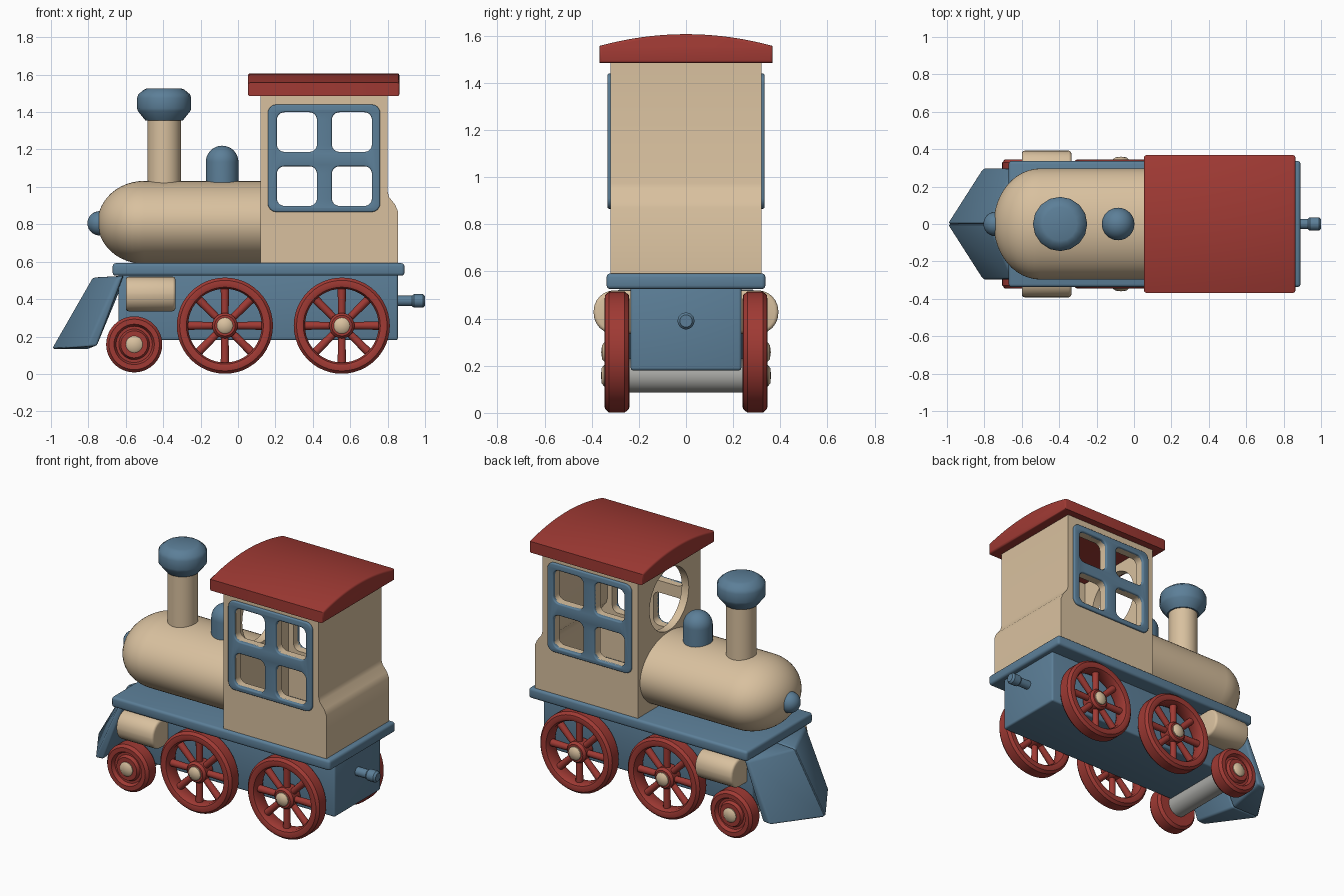
import bpy, bmesh
from math import sin, cos, pi, radians
from mathutils import Matrix, Vector

cube = bpy.data.objects.get("Cube")
if cube:
    bpy.data.objects.remove(cube)


def material(name, rgb):
    m = bpy.data.materials.new(name)
    m.use_nodes = True
    m.diffuse_color = (*rgb, 1)
    m.node_tree.nodes["Principled BSDF"].inputs["Base Color"].default_value = (*rgb, 1)
    return m


CREAM = material("cream", (0.69, 0.53, 0.345))
BLUE = material("slate_blue", (0.107, 0.212, 0.314))
RED = material("brick_red", (0.35, 0.042, 0.034))
GREY = material("axle_grey", (0.4, 0.4, 0.38))

UP = (0, 0, 0)
FRONTWARD = (0, -pi / 2, 0)     # local z points to -x
SIDE_PLANE = (pi / 2, 0, 0)     # local xy becomes world xz
END_PLANE = (pi / 2, 0, pi / 2)  # local xy becomes world yz


def outward(s):
    return (-s * pi / 2, 0, 0)  # local z points to the side s


def finish(name, bm, mat, loc=UP, rot=UP, scale=(1, 1, 1)):
    bmesh.ops.remove_doubles(bm, verts=bm.verts, dist=1e-5)
    bmesh.ops.recalc_face_normals(bm, faces=bm.faces)
    me = bpy.data.meshes.new(name)
    bm.to_mesh(me)
    bm.free()
    me.materials.clear()
    me.materials.append(mat)
    me.shade_smooth()
    me.set_sharp_from_angle(angle=radians(35))
    ob = bpy.data.objects.new(name, me)
    bpy.context.collection.objects.link(ob)
    ob.location, ob.rotation_euler, ob.scale = loc, rot, scale
    return ob


def lathe(name, pts, mat, loc, rot=UP, closed=False, segs=40, scale=(1, 1, 1)):
    """Spin (radius, height) points round local z."""
    bm = bmesh.new()
    vs = [bm.verts.new((r, 0, h)) for r, h in pts]
    pairs = list(zip(vs, vs[1:])) + ([(vs[-1], vs[0])] if closed else [])
    es = [bm.edges.new(p) for p in pairs]
    bmesh.ops.spin(bm, geom=vs + es, cent=(0, 0, 0), axis=(0, 0, 1),
                   angle=2 * pi, steps=segs)
    return finish(name, bm, mat, loc, rot, scale)


def panel(name, loops, thick, mat, loc, rot, bevel=0.0):
    """Fill an outline with holes and give it thickness."""
    cu = bpy.data.curves.new(name, 'CURVE')
    cu.dimensions, cu.fill_mode = '2D', 'BOTH'
    cu.extrude, cu.bevel_depth, cu.offset = thick / 2 - bevel, bevel, -bevel
    cu.bevel_resolution = 2
    for loop in loops:
        sp = cu.splines.new('POLY')
        sp.points.add(len(loop) - 1)
        for p, (x, y) in zip(sp.points, loop):
            p.co = (x, y, 0, 1)
        sp.use_cyclic_u = True
    tmp = bpy.data.objects.new(name + "_outline", cu)
    bpy.context.collection.objects.link(tmp)
    dg = bpy.context.evaluated_depsgraph_get()
    me = bpy.data.meshes.new_from_object(tmp.evaluated_get(dg))
    bpy.data.objects.remove(tmp)
    bm = bmesh.new()
    bm.from_mesh(me)
    bpy.data.meshes.remove(me)
    return finish(name, bm, mat, loc, rot)


def soften(bm, width):
    es = [e for e in bm.edges if e.calc_face_angle(0) > radians(25)]
    bmesh.ops.bevel(bm, geom=es, offset=width, segments=3, profile=0.5, affect='EDGES')


def box(name, lo, hi, mat, bevel):
    bm = bmesh.new()
    lo, hi = Vector(lo), Vector(hi)
    bmesh.ops.create_cube(bm, size=1, matrix=Matrix.Translation((lo + hi) / 2)
                          @ Matrix.Diagonal((*(hi - lo), 1)))
    soften(bm, bevel)
    return finish(name, bm, mat)


def rounded_rect(x0, x1, y0, y1, r, n=6):
    corners = [(x1 - r, y1 - r), (x0 + r, y1 - r), (x0 + r, y0 + r), (x1 - r, y0 + r)]
    return [(cx + r * cos((k + i / n) * pi / 2), cy + r * sin((k + i / n) * pi / 2))
            for k, (cx, cy) in enumerate(corners) for i in range(n + 1)]


def rect(x0, x1, y0, y1):
    return [(x0, y0), (x1, y0), (x1, y1), (x0, y1)]


# Chassis, running board and rear coupling
box("chassis", (-0.64, -0.235, 0.18), (0.855, 0.235, 0.54), BLUE, 0.012)
box("running_board", (-0.67, -0.337, 0.525), (0.89, 0.337, 0.592), BLUE, 0.016)
lathe("coupling", [(0.028, -0.2), (0.028, -0.07), (0.036, -0.06), (0.036, -0.012),
                   (0.026, 0), (0, 0)], BLUE, (1, 0, 0.39), (0, pi / 2, 0), segs=20)

# Boiler with domed end, nose, chimney and steam dome
arc = [i * pi / 24 for i in range(13)]
lathe("boiler", [(1, 0)] + [(cos(a), 0.64 + 0.25 * sin(a)) for a in arc], CREAM,
      (0.14, 0, 0.81), FRONTWARD, segs=64, scale=(0.222, 0.297, 1))
lathe("boiler_nose", [(0.065, -0.06)] + [(0.065 * cos(a), 0.065 * sin(a)) for a in arc],
      BLUE, (-0.74, 0, 0.805), FRONTWARD, segs=24)
lathe("chimney", [(0.09, 0.95), (0.09, 1.4)], CREAM, (-0.395, 0, 0))
lathe("chimney_cap", [(0, 1.355), (0.1, 1.355), (0.14, 1.405), (0.145, 1.42), (0.145, 1.475),
                      (0.138, 1.495), (0.108, 1.52), (0.09, 1.527), (0, 1.527)],
      BLUE, (-0.395, 0, 0), segs=16)
lathe("steam_dome", [(0.087, 0.95)] + [(0.087 * cos(a), 1.133 + 0.087 * sin(a)) for a in arc],
      BLUE, (-0.085, 0, 0))

# Cab: pierced side walls, round front window, stepped back wall
back = [(0.855, 0.585), (0.855, 0.87), (0.84, 0.905), (0.808, 0.945), (0.8, 0.975), (0.8, 1.5)]
panes = [rounded_rect(x, x + 0.214, z, z + 0.212, 0.04)
         for x in (0.208, 0.502) for z in (0.898, 1.187)]
for s, side in ((1, "left"), (-1, "right")):
    panel(f"cab_wall_{side}", [[(0.12, 0.585)] + back + [(0.12, 1.5)]] + panes, 0.05, CREAM,
          (0, s * 0.295, 0), SIDE_PLANE)
    panel(f"window_frame_{side}", [rounded_rect(0.16, 0.76, 0.866, 1.44, 0.045)] + panes,
          0.03, BLUE, (0, s * 0.319, 0), SIDE_PLANE, 0.008)
porthole = [(0.2 * cos(a * pi / 24), 1.24 + 0.2 * sin(a * pi / 24)) for a in range(48)]
panel("cab_front_wall", [rect(-0.27, 0.27, 0.585, 1.5), porthole], 0.05, CREAM,
      (0.145, 0, 0), END_PLANE)
panel("cab_back_wall", [back + [(x - 0.05, z) for x, z in reversed(back)]], 0.54, CREAM,
      UP, SIDE_PLANE)

# Curved roof
steps = [i / 10 for i in range(-10, 11)]
roof = [(0.368 * t, 1.607 - 0.05 * t * t) for t in reversed(steps)]
panel("roof", [[(-0.368, 1.485), (0.368, 1.485)] + roof], 0.81, RED, (0.458, 0, 0),
      END_PLANE, 0.012)

# Wedge-shaped track guard in two halves
guard = [(-1.0, 0, 0.132), (-0.81, 0.297, 0.145), (-0.65, 0.295, 0.51), (-0.78, 0, 0.515),
         (-0.80, 0, 0.132), (-0.755, 0.297, 0.15), (-0.615, 0.295, 0.525), (-0.6, 0, 0.525)]
for s, side in ((1, "left"), (-1, "right")):
    bm = bmesh.new()
    vs = [bm.verts.new((x, s * y, z)) for x, y, z in guard]
    bmesh.ops.convex_hull(bm, input=vs)
    bmesh.ops.recalc_face_normals(bm, faces=bm.faces)
    soften(bm, 0.012)
    finish(f"track_guard_{side}", bm, BLUE)

    # Steam cylinder
    panel(f"steam_cylinder_{side}", [[(s * y, z) for y, z in
          rounded_rect(0.15, 0.392, 0.335, 0.52, 0.088)]], 0.265, CREAM,
          (-0.467, 0, 0), END_PLANE, 0.015)

    # Spoked driving wheels
    for x, place in ((-0.07, "middle"), (0.555, "rear")):
        tag, loc = f"{place}_{side}", (x, s * 0.293, 0.258)
        half = [(0.197, 0.03), (0.206, 0.048), (0.222, 0.053), (0.242, 0.05), (0.257, 0.033)]
        lathe(f"wheel_rim_{tag}", half + [(r, -h) for r, h in reversed(half)], RED, loc,
              outward(s), True, 48)
        lathe(f"wheel_hub_{tag}", [(0, -0.045), (0.065, -0.045), (0.068, 0.03), (0.055, 0.045),
                                   (0, 0.045)], RED, loc, outward(s), segs=24)
        lathe(f"hub_cap_{tag}", [(0.043, 0), (0.043, 0.052), (0.03, 0.063), (0, 0.067)],
              CREAM, loc, outward(s), segs=20)
        bm = bmesh.new()
        for k in range(8):
            bmesh.ops.create_cone(bm, segments=12, radius1=0.019, radius2=0.023, depth=0.17,
                                  matrix=Matrix.Rotation(k * pi / 4, 4, 'Z')
                                  @ Matrix.Translation((0.125, 0, 0))
                                  @ Matrix.Rotation(pi / 2, 4, 'Y'))
        finish(f"wheel_spokes_{tag}", bm, RED, loc, outward(s))

    # Small leading wheel with a grooved face
    loc = (-0.555, s * 0.293, 0.158)
    lathe(f"front_wheel_{side}", [(0, -0.053), (0.135, -0.053), (0.15, -0.035), (0.15, 0.035),
                                  (0.135, 0.053), (0.108, 0.053), (0.097, 0.03), (0.082, 0.03),
                                  (0.072, 0.05), (0, 0.05)], RED, loc, outward(s))
    lathe(f"front_hub_cap_{side}", [(0.045, 0), (0.045, 0.055), (0.032, 0.065), (0, 0.068)],
          CREAM, loc, outward(s), segs=20)

# Leading axle
lathe("front_axle", [(0.072, -0.25), (0.072, 0.25)], GREY, (-0.555, 0, 0.158), outward(1))
